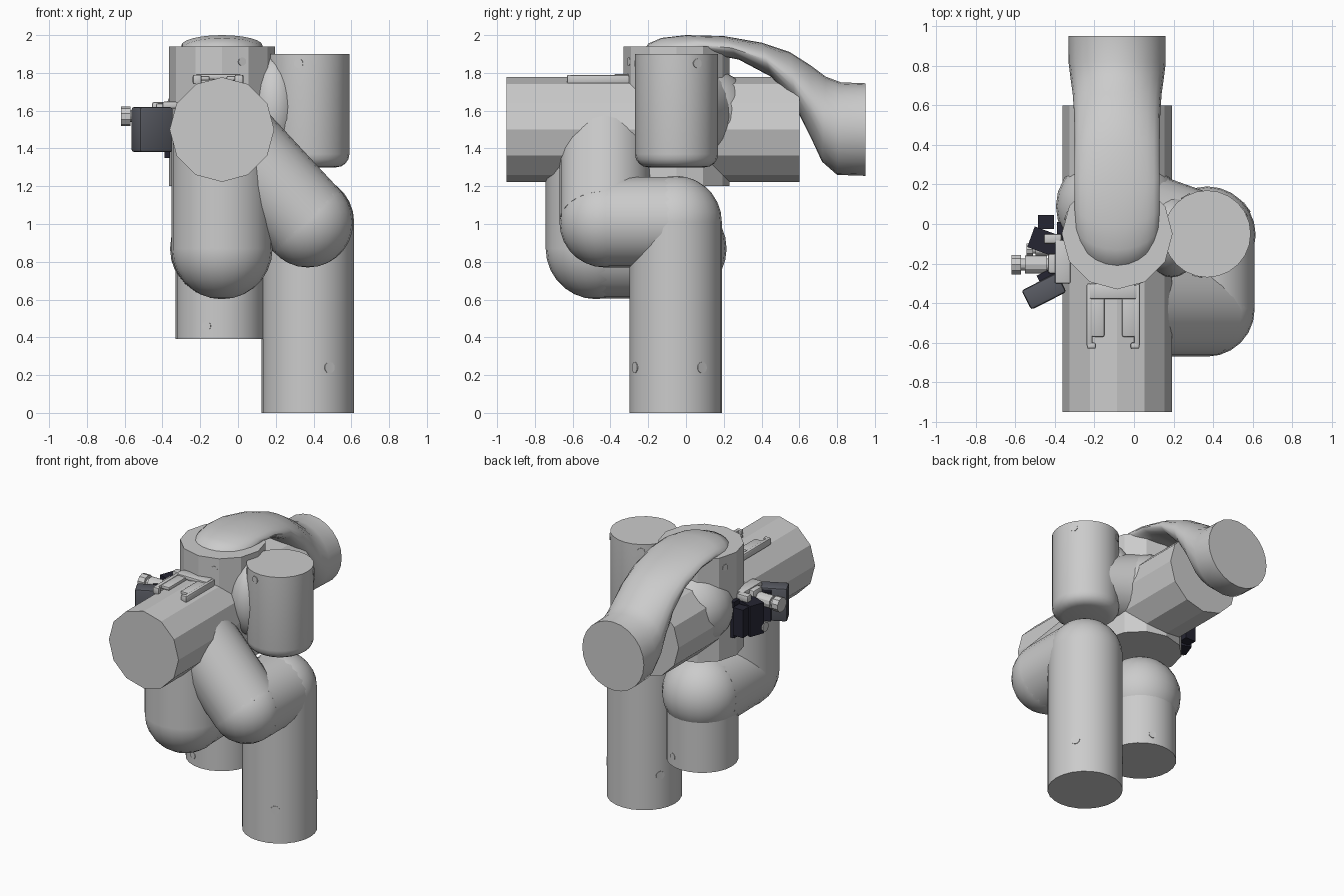
import bpy, bmesh, math
from mathutils import Vector, Matrix

cube = bpy.data.objects.get("Cube")
if cube:
    bpy.data.objects.remove(cube, do_unlink=True)


def material(name, color):
    m = bpy.data.materials.new(name)
    m.use_nodes = True
    m.diffuse_color = (*color, 1)
    m.node_tree.nodes["Principled BSDF"].inputs["Base Color"].default_value = (*color, 1)
    return m


GREY = material("pipe grey", (0.6, 0.6, 0.6))
SLATE = material("slate", (0.1, 0.105, 0.125))
BLACK = material("dark navy", (0.018, 0.018, 0.032))


def finish(name, bm, mat, angle=25):
    bmesh.ops.recalc_face_normals(bm, faces=bm.faces)
    me = bpy.data.meshes.new(name)
    bm.to_mesh(me)
    bm.free()
    ob = bpy.data.objects.new(name, me)
    bpy.context.collection.objects.link(ob)
    me.materials.append(mat)
    bpy.ops.object.select_all(action="DESELECT")
    ob.select_set(True)
    bpy.context.view_layer.objects.active = ob
    bpy.ops.object.shade_smooth_by_angle(angle=math.radians(angle))
    return ob


def add_cylinder(bm, a, b, r, r2=None, sides=24):
    a, b = Vector(a), Vector(b)
    d = b - a
    mat = Matrix.Translation((a + b) / 2) @ d.to_track_quat("Z", "Y").to_matrix().to_4x4()
    bmesh.ops.create_cone(bm, cap_ends=True, segments=sides, radius1=r,
                          radius2=r if r2 is None else r2, depth=d.length, matrix=mat)


def add_ball(bm, c, scale):
    mat = Matrix.Translation(c) @ Matrix.Diagonal((*scale, 1))
    bmesh.ops.create_uvsphere(bm, u_segments=24, v_segments=14, radius=1, matrix=mat)


def cylinder(name, a, b, r, r2=None, sides=24, mat=GREY):
    bm = bmesh.new()
    add_cylinder(bm, a, b, r, r2, sides)
    return finish(name, bm, mat)


def ball(name, c, scale):
    bm = bmesh.new()
    add_ball(bm, c, scale)
    return finish(name, bm, GREY)


def bent_pipe(name, points, radii):
    """Straight runs with round elbows; one radius per run."""
    bm = bmesh.new()
    for i, r in enumerate(radii):
        add_cylinder(bm, points[i], points[i + 1], r)
        if i:
            add_ball(bm, points[i], [max(r, radii[i - 1])] * 3)
    return finish(name, bm, GREY)


def box(name, c, size, mat, turn=0, bevel=0.0):
    bm = bmesh.new()
    bmesh.ops.create_cube(bm, size=1, matrix=Matrix.Translation(c)
                          @ Matrix.Rotation(math.radians(turn), 4, "Z")
                          @ Matrix.Diagonal((*size, 1)))
    if bevel:
        bmesh.ops.bevel(bm, geom=bm.edges[:], offset=bevel, segments=2,
                        affect="EDGES", profile=0.5)
    return finish(name, bm, mat)


X, Y = -0.085, -0.05     # axis of the central column
SX = 0.37                # axis of the side pipes

# Main pipes: faceted column and cross pipe
cylinder("column", (X, Y, 1.2), (X, Y, 1.94), 0.28, sides=12)
cylinder("cross_pipe", (X, -0.95, 1.5), (X, 0.6, 1.5), 0.277, sides=12)
ball("column_saddle", (X, 0.09, 1.55), (0.31, 0.28, 0.28))

# Tall leg bending forward, then diagonally up into the cross pipe
bent_pipe("tall_leg", [(SX, -0.055, 0), (SX, -0.055, 1.01), (SX, -0.43, 1.01), (X, -0.43, 1.5)],
          [0.245, 0.24, 0.24])

# Short leg bending forward, then straight up into the cross pipe
bent_pipe("short_leg", [(X - 0.01, Y, 0.39), (X - 0.01, Y, 0.87), (X, -0.475, 0.87), (X, -0.475, 1.5)],
          [0.235, 0.265, 0.268])

# Upright side stub with a rounded base and its branch to the column
bm = bmesh.new()
add_cylinder(bm, (SX, Y, 1.3), (SX, Y, 1.9), 0.22)
bmesh.ops.bevel(bm, geom=[e for e in bm.edges if all(v.co.z < 1.31 for v in e.verts)],
                offset=0.07, segments=4, affect="EDGES", profile=0.5)
finish("side_stub", bm, GREY)
cylinder("stub_branch", (SX, Y, 1.53), (X, 0.05, 1.6), 0.2, 0.26)
ball("branch_bulge", (0.19, -0.06, 1.62), (0.15, 0.21, 0.28))

# Hose from the rear down over the top: upper y z, lower y z, half width
sections = [
    (0.95, 1.745, 0.95, 1.255, 0.245), (0.82, 1.75, 0.8, 1.26, 0.245),
    (0.74, 1.78, 0.72, 1.33, 0.235), (0.66, 1.84, 0.66, 1.46, 0.225),
    (0.55, 1.91, 0.58, 1.62, 0.218), (0.4, 1.96, 0.45, 1.78, 0.215),
    (0.2, 1.995, 0.28, 1.87, 0.215), (0, 2, 0.18, 1.89, 0.215),
    (-0.13, 1.985, 0.15, 1.86, 0.215), (-0.2, 1.955, 0.15, 1.84, 0.215),
    (-0.235, 1.9, 0.15, 1.8, 0.215)]
bm = bmesh.new()
rings = []
for yu, zu, yl, zl, w in sections:
    mid = Vector((X, (yu + yl) / 2, (zu + zl) / 2))
    up = Vector((0, (yu - yl) / 2, (zu - zl) / 2))
    angles = [i * math.tau / 24 for i in range(24)]
    rings.append([bm.verts.new(mid + up * math.sin(a) + Vector((w * math.cos(a), 0, 0)))
                  for a in angles])
for r, s in zip(rings, rings[1:]):
    for i in range(24):
        j = (i + 1) % 24
        bm.faces.new((r[i], r[j], s[j], s[i]))
bm.faces.new(rings[0])
bm.faces.new(rings[-1])
finish("top_hose", bm, GREY, 40)

# Forked clip lying on the cross pipe
for side in (-1, 1):
    x = -0.105 + side * 0.12
    box("clip_prong", (x, -0.46, 1.765), (0.03, 0.32, 0.05), GREY, bevel=0.01)
    box("clip_hook", (x - side * 0.01, -0.615, 1.765), (0.045, 0.03, 0.05), GREY, bevel=0.008)
    box("clip_web", (x - side * 0.04, -0.45, 1.772), (0.07, 0.24, 0.025), GREY, bevel=0.008)
box("clip_bridge", (-0.105, -0.34, 1.78), (0.24, 0.08, 0.03), GREY, bevel=0.01)

# Small round plugs on the pipe walls
plugs = [("leg_plug", SX, -0.055, 0.24, 0.243, 0.03, (-62, 35, 150)),
         ("short_leg_plug", X - 0.01, Y, 0.46, 0.233, 0.025, (-108, 70)),
         ("stub_plug", SX, Y, 1.85, 0.219, 0.025, (-103, 30, 120)),
         ("column_plug", X, Y, 1.86, 0.273, 0.022, (-67, 160))]
for name, px, py, z, r, size, turns in plugs:
    for t in turns:
        d = Vector((math.cos(math.radians(t)), math.sin(math.radians(t)), 0))
        c = Vector((px, py, z)) + d * r
        cylinder(name, c - d * 0.008, c + d * 0.004, size, sides=12)

# Clamped-on device: dark case, mount and light clamp with knobs
box("device_case", (-0.455, -0.34, 1.5), (0.2, 0.11, 0.24), SLATE, 27, 0.015)
box("device_back", (-0.42, -0.27, 1.5), (0.12, 0.08, 0.21), BLACK, 27)
box("mount_block", (-0.45, -0.09, 1.49), (0.15, 0.11, 0.22), BLACK, -20)
box("mount_tab", (-0.445, 0.01, 1.49), (0.08, 0.07, 0.2), BLACK)
box("mount_plate", (-0.375, -0.12, 1.48), (0.03, 0.26, 0.26), BLACK)
box("clamp_plate", (-0.36, -0.19, 1.63), (0.08, 0.22, 0.035), GREY, 0, 0.008)
box("clamp_arm", (-0.405, -0.2, 1.59), (0.06, 0.1, 0.1), GREY, 0, 0.012)
box("clamp_ear", (-0.41, -0.075, 1.62), (0.09, 0.05, 0.05), GREY, 0, 0.01)
for z, y, s in ((1.57, -0.205, 1), (1.42, -0.13, 0.65)):
    x0 = -0.4
    cylinder("knob_shaft", (x0, y, z), (x0 - 0.17 * s, y, z), 0.03 * s, sides=12)
    cylinder("knob_collar", (x0 - 0.04 * s, y, z), (x0 - 0.15 * s, y, z), 0.045 * s, sides=12)
    cylinder("knob_grip", (x0 - 0.17 * s, y, z), (x0 - 0.22 * s, y, z), 0.052 * s, sides=10)
